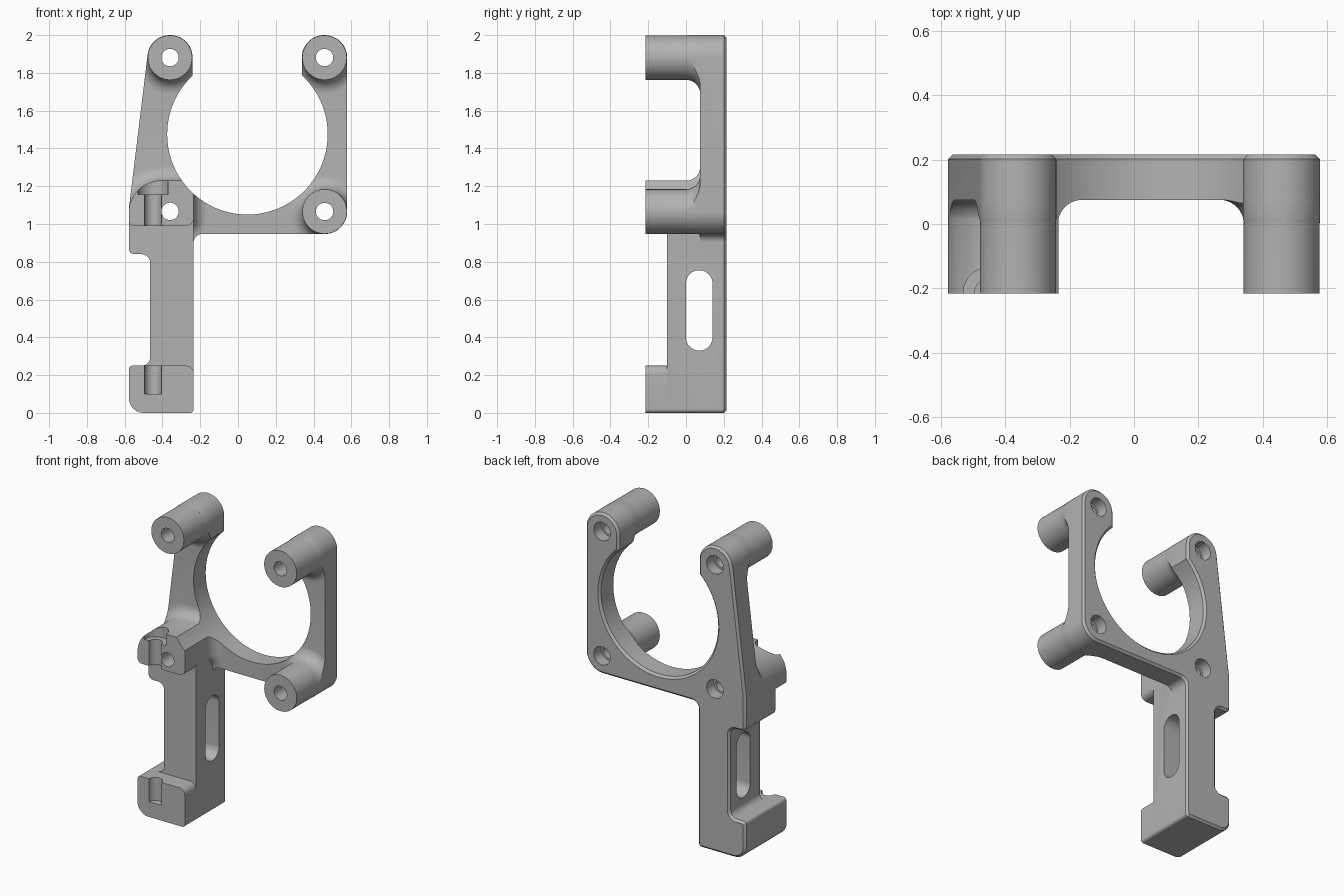
import bpy, bmesh, math
from mathutils import Vector

cube = bpy.data.objects.get("Cube")
if cube:
    bpy.data.objects.remove(cube, do_unlink=True)

FRONT, BACK, PLATE = -0.215, 0.215, 0.075
EMBED = 0.1          # depth at which front parts end inside the back plate
RING = Vector((0.05, 1.475))
RING_R = 0.425

grey = bpy.data.materials.new("machined_grey")
grey.use_nodes = True
grey.diffuse_color = (0.45, 0.45, 0.45, 1)
grey.node_tree.nodes["Principled BSDF"].inputs["Base Color"].default_value = (0.45, 0.45, 0.45, 1)


def rounded(corners):
    """Outline from (u, v, radius) corners, each replaced by an arc."""
    pts = []
    for i, (u, v, r) in enumerate(corners):
        p = Vector((u, v))
        if r == 0:
            pts.append(p)
            continue
        a = (Vector(corners[i - 1][:2]) - p).normalized()
        b = (Vector(corners[(i + 1) % len(corners)][:2]) - p).normalized()
        half = a.angle(b) / 2
        centre = p + (a + b).normalized() * r / math.sin(half)
        start = p + a * r / math.tan(half) - centre
        end = p + b * r / math.tan(half) - centre
        t0 = math.atan2(start.y, start.x)
        sweep = (math.atan2(end.y, end.x) - t0 + math.pi) % math.tau - math.pi
        n = 5 + int(r * 80)
        for k in range(n + 1):
            t = t0 + sweep * k / n
            pts.append(centre + r * Vector((math.cos(t), math.sin(t))))
    return pts


def circle(u, v, r, n=48):
    return [Vector((u + r * math.cos(math.tau * k / n), v + r * math.sin(math.tau * k / n)))
            for k in range(n)]


PLACE = {"x": lambda p, d: (d, p.x, p.y),
         "y": lambda p, d: (p.x, d, p.y),
         "z": lambda p, d: (p.x, p.y, d)}


def loft(name, layers, axis="y", chamfer=0):
    """Solid through outlines of equal point count, given as (outline, depth)."""
    bm = bmesh.new()
    rows = [[bm.verts.new(PLACE[axis](p, d)) for p in pts] for pts, d in layers]
    n = len(rows[0])
    for low, high in zip(rows, rows[1:]):
        for i in range(n):
            j = (i + 1) % n
            bm.faces.new((low[i], low[j], high[j], high[i]))
    bm.faces.new(rows[0])
    cap = bm.faces.new(rows[-1])
    bmesh.ops.recalc_face_normals(bm, faces=bm.faces)
    if chamfer:
        bmesh.ops.bevel(bm, geom=list(cap.edges), offset=chamfer, segments=1,
                        affect='EDGES', clamp_overlap=False)
    mesh = bpy.data.meshes.new(name)
    bm.to_mesh(mesh)
    bm.free()
    mesh.materials.append(grey)
    obj = bpy.data.objects.new(name, mesh)
    bpy.context.collection.objects.link(obj)
    return obj


def prism(name, pts, d0, d1, axis="y", chamfer=0):
    return loft(name, [(pts, d0), (pts, d1)], axis, chamfer)


def combine(target, tool, operation):
    mod = target.modifiers.new(operation, 'BOOLEAN')
    mod.operation, mod.solver, mod.object = operation, 'EXACT', tool
    bpy.ops.object.select_all(action='DESELECT')
    bpy.context.view_layer.objects.active = target
    target.select_set(True)
    bpy.ops.object.modifier_apply(modifier=mod.name)
    bpy.data.objects.remove(tool, do_unlink=True)


def flare(name, u0, u1, v0, v1, radii, n=12):
    """Concave fillet spreading from a front part onto the plate."""
    layers = []
    for step in range(12):
        t = min(step, 10) / 10 * math.pi / 2
        e = PLATE * (1 - math.cos(t))
        depth = PLATE * math.sin(t) if step < 11 else EMBED
        pts = []
        for q, (x, z, sx, sz) in enumerate([(u1, v1, -1, -1), (u0, v1, 1, -1),
                                            (u0, v0, 1, 1), (u1, v0, -1, 1)]):
            r = radii[q]
            for k in range(n):
                a = (q + (k + 0.5) / n) * math.pi / 2
                pts.append(Vector((x + sx * r + (r + e) * math.cos(a),
                                   z + sz * r + (r + e) * math.sin(a))))
        layers.append((pts, depth))
    return loft(name, layers)


# Full silhouette: lobed plate, open ring and mounting leg
LEG = [(-0.235, 0, 0.02), (-0.578, 0, 0.08), (-0.578, 0.25, 0.02), (-0.465, 0.25, 0.045),
       (-0.465, 0.84, 0.045), (-0.578, 0.84, 0.03)]
t0 = math.pi - math.acos((RING.x + 0.241) / RING_R)
t1 = math.tau + math.acos((0.338 - RING.x) / RING_R)
arc = [RING + RING_R * Vector((math.cos(t0 + (t1 - t0) * k / 64),
                               math.sin(t0 + (t1 - t0) * k / 64))) for k in range(65)]
outline = rounded([
    (0.338, arc[-1].y, 0), (0.338, 2.0, 0.118), (0.578, 2.0, 0.119), (0.578, 0.947, 0.119),
    (-0.235, 0.947, 0.045), *LEG, (-0.578, 1.08, 0), (-0.466, 2.0, 0.118),
    (-0.241, 2.0, 0.117), (-0.241, arc[0].y, 0)]) + arc[1:-1]
bracket = prism("bracket", outline, PLATE, BACK, chamfer=0.014)

# Clamp block and fillets, trimmed to the silhouette
block = prism("clamp_block", rounded([
    (-0.578, 0.99, 0.03), (-0.578, 1.23, 0.17), (-0.235, 1.23, 0),
    (-0.235, 0.99, 0.04)]), FRONT, EMBED - 0.01)
combine(block, flare("block_fillet", -0.577, -0.236, 0.991, 1.229,
                     (0.01, 0.17, 0.03, 0.04)), 'UNION')
bosses = [(-0.36, 1.881), (0.458, 1.881), (0.4585, 1.066)]
R = 0.118
for x, z in bosses:
    combine(block, flare("boss_fillet", x - R, x + R, z - R, z + R, (R,) * 4), 'UNION')
combine(block, prism("trim", outline, FRONT - 0.1, EMBED + 0.05), 'INTERSECT')
combine(bracket, block, 'UNION')

# Leg and foot
combine(bracket, prism("leg", rounded([(-0.235, 1.05, 0), *LEG, (-0.578, 1.05, 0)]),
                       -0.1, EMBED + 0.01), 'UNION')
combine(bracket, prism("foot", rounded([*LEG[:3], (-0.235, 0.25, 0.04)]),
                       FRONT, EMBED + 0.02), 'UNION')

# Tubular bosses
for x, z in bosses:
    combine(bracket, prism("boss", circle(x, z, R), FRONT, EMBED + 0.03), 'UNION')

# Screw holes with a wider rear bore
for x, z in bosses + [(-0.36, 1.067)]:
    combine(bracket, prism("hole", circle(x, z, 0.046), -0.4, 0.4), 'DIFFERENCE')
    combine(bracket, prism("rear_bore", circle(x, z, 0.06), 0.14, 0.4), 'DIFFERENCE')

# Vertical half-round grooves in the clamp block and the foot
for r, low, high in [(0.045, 0.95, 1.2), (0.08, 1.155, 1.3), (0.045, 0.1, 0.3)]:
    combine(bracket, prism("groove", circle(-0.45, FRONT, r), low, high, "z"), 'DIFFERENCE')

# Long slot through the leg
slot = rounded([(0, 0.33, 0.069), (0.14, 0.33, 0.069), (0.14, 0.755, 0.069), (0, 0.755, 0.069)])
combine(bracket, prism("slot", slot, -0.8, 0, "x"), 'DIFFERENCE')

bpy.ops.object.select_all(action='DESELECT')
bracket.select_set(True)
bpy.context.view_layer.objects.active = bracket
bpy.ops.object.shade_smooth_by_angle(angle=math.radians(30))
